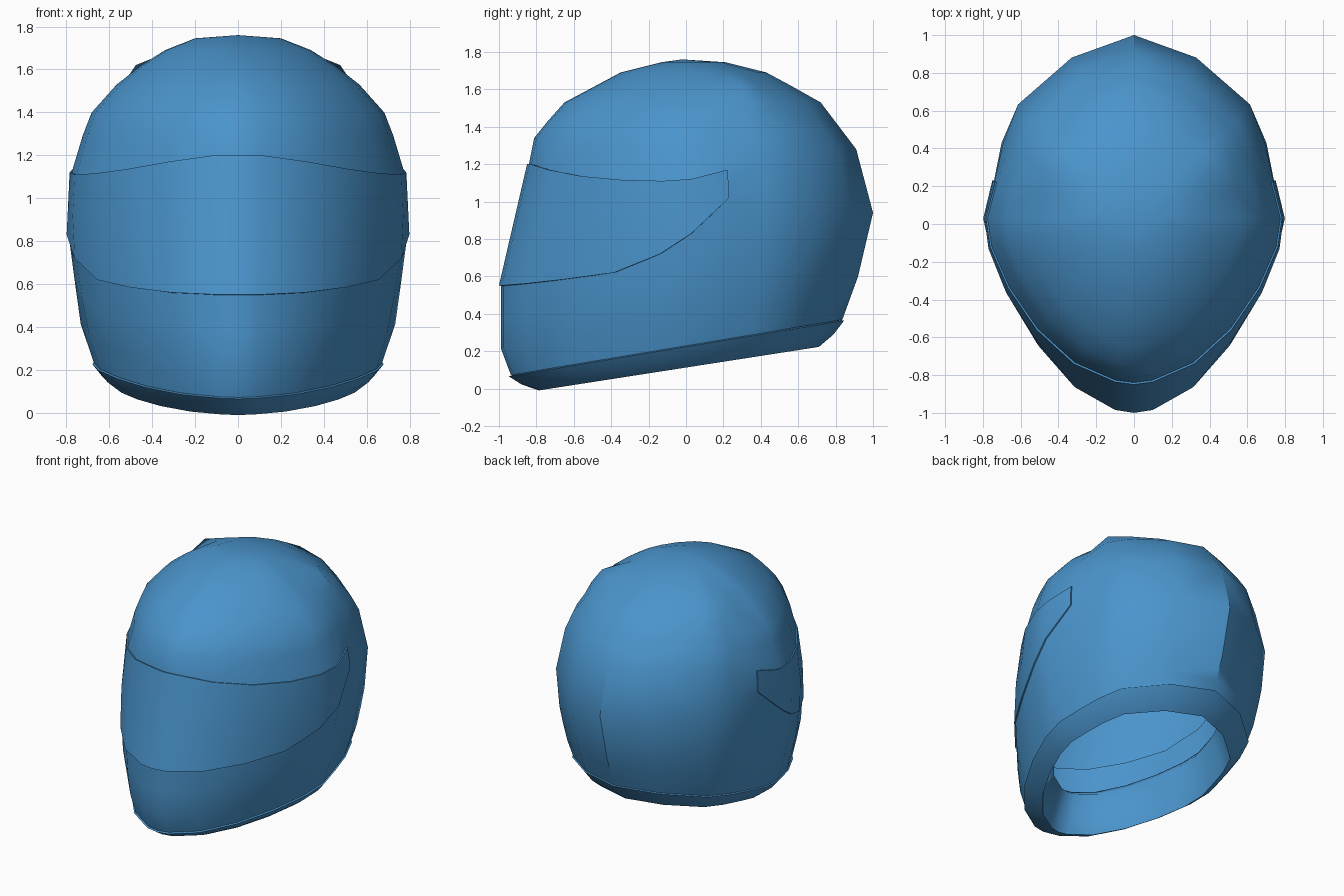
import bpy, bmesh, math

if "Cube" in bpy.data.objects:
    bpy.data.objects.remove(bpy.data.objects["Cube"])

# Half plan outline (width factor, depth factor), front centre to back centre
PLAN = [(0, -1), (.13, -.985), (.41, -.87), (.66, -.66), (.85, -.41), (.97, -.17),
        (1, 0), (.95, .21), (.89, .42), (.785, .63), (.42, .88), (0, 1)]
# Eye port lower and upper edge heights, one per column of the plan
LOW = [.55, .55, .56, .585, .62, .72, .83, 1.02, .85, .70, .62, .60]
HIGH = [1.2, 1.2, 1.17, 1.135, 1.115, 1.11, 1.12, 1.17, 1.23, 1.27, 1.28, 1.28]
PORT = 7      # last visor column
Y0 = .03      # depth of the widest point

# Silhouettes as (height, value)
FRONT = [(.07, -.935), (.2, -.99), (.55, -.99), (1.2, -.84), (1.35, -.81), (1.53, -.65),
         (1.69, -.35), (1.745, -.13), (1.76, -.05)]
BACK = [(.2, .78), (.38, .84), (.6, .92), (.94, 1), (1.28, .91), (1.53, .72),
        (1.62, .56), (1.69, .43), (1.745, .21), (1.76, .05)]
WIDTH = [(.07, .63), (.23, .67), (.42, .735), (.7, .772), (.81, .79), (1.12, .775),
         (1.17, .765), (1.39, .69), (1.53, .565), (1.62, .45), (1.69, .34), (1.745, .2), (1.76, .1)]

paint = bpy.data.materials.new("blue_paint")
paint.diffuse_color = (.069, .297, .605, 1)
paint.use_nodes = True
paint.node_tree.nodes["Principled BSDF"].inputs["Base Color"].default_value = paint.diffuse_color


def lookup(table, z):
    if z <= table[0][0]:
        return table[0][1]
    for (z0, a), (z1, b) in zip(table, table[1:]):
        if z <= z1:
            return a + (b - a) * (z - z0) / (z1 - z0)
    return table[-1][1]


def surface(col, z, grow=1.0):
    px, py = PLAN[col]
    reach = Y0 - lookup(FRONT, z) if py < 0 else lookup(BACK, z) - Y0
    return (px * lookup(WIDTH, z) * grow, Y0 + py * reach * grow, z)


def base_plane(y):
    return .07 + (y + .95) * .167


def lip(col):
    z = .2
    for _ in range(8):
        z = base_plane(surface(col, z)[1])
    return surface(col, z)


def build(name, rows, thickness=0, offset=-1, angle=32, skip=lambda r, c: False):
    bm = bmesh.new()
    grid = [[bm.verts.new(p) for p in row] for row in rows]
    for r, (a, b) in enumerate(zip(grid, grid[1:])):
        for c in range(len(a) - 1):
            if not skip(r, c):
                bm.faces.new((a[c], a[c + 1], b[c + 1], b[c]))
    bmesh.ops.remove_doubles(bm, verts=bm.verts, dist=1e-5)
    bmesh.ops.delete(bm, geom=[v for v in bm.verts if not v.link_faces], context='VERTS')
    mesh = bpy.data.meshes.new(name)
    bm.to_mesh(mesh)
    bm.free()
    mesh.materials.append(paint)
    ob = bpy.data.objects.new(name, mesh)
    bpy.context.collection.objects.link(ob)
    bpy.ops.object.select_all(action='DESELECT')
    bpy.context.view_layer.objects.active = ob
    ob.select_set(True)
    mirror = ob.modifiers.new("Mirror", 'MIRROR')
    mirror.merge_threshold = .001
    bpy.ops.object.modifier_apply(modifier="Mirror")
    if thickness:
        solid = ob.modifiers.new("Solidify", 'SOLIDIFY')
        solid.thickness = thickness
        solid.offset = offset
        bpy.ops.object.modifier_apply(modifier="Solidify")
    bpy.ops.object.shade_smooth_by_angle(angle=math.radians(angle))
    return ob


cols = range(len(PLAN))
lips = [lip(c) for c in cols]

# Shell: chin rows, eye port rows, then dome rows up to the crown
rows = [lips]
for f in (.3, .65):
    rows.append([surface(c, lips[c][2] + f * (LOW[c] - lips[c][2])) for c in cols])
port_row = len(rows)
for f in (0, .5, 1):
    rows.append([surface(c, LOW[c] + f * (HIGH[c] - LOW[c])) for c in cols])
for f in (.42, .68):
    rows.append([surface(c, HIGH[c] + f * (1.53 - HIGH[c])) for c in cols])
# Rear corners of the dome swell into a slight ridge
for z, swell in ((1.53, {8: 1.06, 9: 1.02}), (1.62, {8: 1.19, 9: 1.06}), (1.69, {}), (1.745, {})):
    rows.append([surface(c, z, swell.get(c, 1)) for c in cols])
rows.append([(0, -.02, 1.76)] * len(PLAN))
build("helmet_shell", rows, .1, -1, 34,
      lambda r, c: port_row <= r < port_row + 2 and c < PORT)

# Visor: curved patch that covers the eye port
visor = [[surface(c, LOW[c] + f * (HIGH[c] - LOW[c]), 1.003) for c in range(PORT + 1)]
         for f in (0, .5, 1)]
build("visor", visor, .02, -.3, 34)

# Rolled trim and padding around the neck opening: (scale, height offset), inside to outside
trim = []
for s, dz in ((.88, .20), (.80, .19), (.745, .14), (.845, -.105),
              (.94, -.06), (1.012, -.005), (.97, .003)):
    row = []
    for x, y, z in lips:
        ys = Y0 + (y - Y0) * s
        row.append((x * s, ys, base_plane(ys) + dz * (1 + .2 * (ys + .95) / 1.8)))
    trim.append(row)
build("neck_trim", trim, angle=75)
